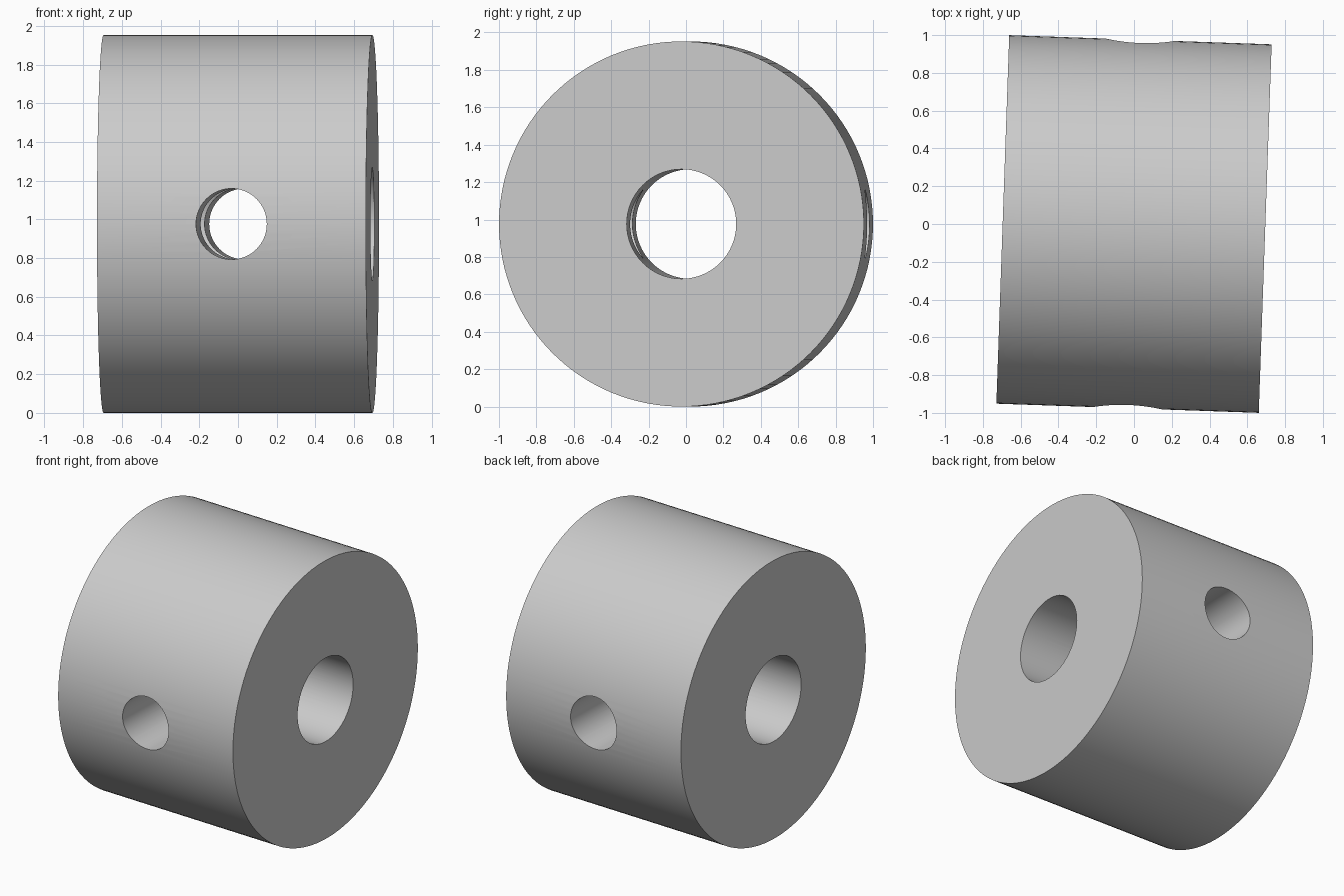
import bpy
import math
from mathutils import Matrix

cube = bpy.data.objects.get("Cube")
if cube:
    bpy.data.objects.remove(cube, do_unlink=True)

RADIUS = 0.976
LENGTH = 1.39
TURN = Matrix.Rotation(math.radians(-2), 4, 'Z')   # slight turn of the whole part
CENTRE = Matrix.Translation((0, 0, RADIUS))

grey = bpy.data.materials.new("plain grey")
grey.use_nodes = True
grey.diffuse_color = (0.6, 0.6, 0.6, 1)
grey.node_tree.nodes["Principled BSDF"].inputs["Base Color"].default_value = (0.6, 0.6, 0.6, 1)


def cylinder(name, radius, length, axis, sides):
    """Cylinder through the collar centre, lying along the given local axis."""
    bpy.ops.mesh.primitive_cylinder_add(vertices=sides, radius=radius, depth=length)
    obj = bpy.context.object
    obj.name = name
    lay = Matrix.Rotation(math.radians(90), 4, axis)
    obj.data.transform(CENTRE @ TURN @ lay)
    obj.data.materials.append(grey)
    return obj


def drill(target, cutter):
    """Cut a hole and discard the cutter."""
    cutter.hide_render = True
    mod = target.modifiers.new(cutter.name, 'BOOLEAN')
    mod.operation = 'DIFFERENCE'
    mod.solver = 'EXACT'
    mod.object = cutter
    bpy.context.view_layer.objects.active = target
    bpy.ops.object.modifier_apply(modifier=mod.name)
    bpy.data.objects.remove(cutter, do_unlink=True)


# Collar body, lying along x
collar = cylinder("collar", RADIUS, LENGTH, 'Y', 128)

# Shaft bore along the axis, then the pin hole straight across it
drill(collar, cylinder("shaft_bore", 0.293, 3, 'Y', 64))
drill(collar, cylinder("pin_hole", 0.183, 3, 'X', 64))

# Smooth curved walls, crisp rims
bpy.ops.object.select_all(action='DESELECT')
collar.select_set(True)
bpy.context.view_layer.objects.active = collar
bpy.ops.object.shade_smooth_by_angle(angle=math.radians(30))
